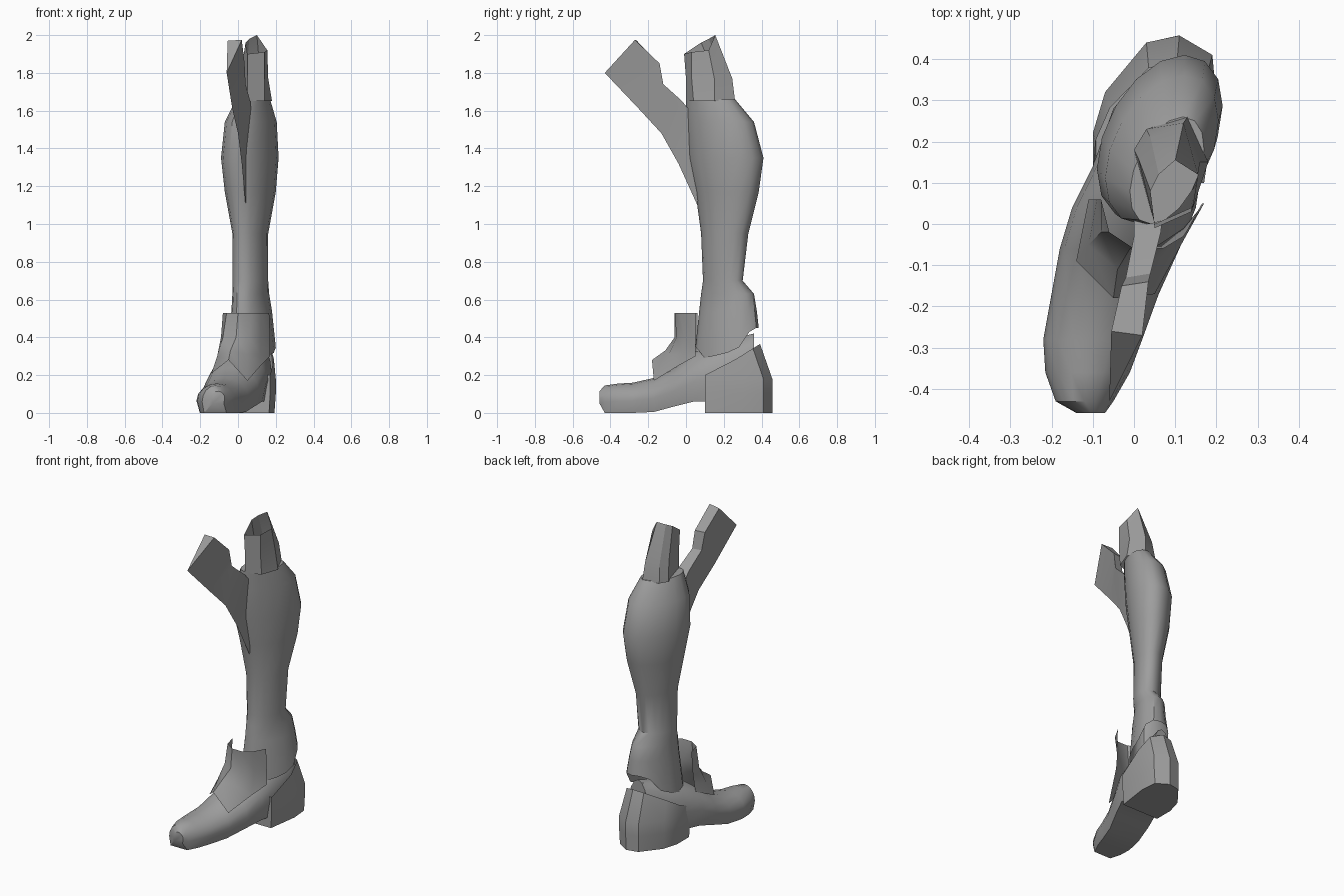
import bpy
import bmesh
import math

cube = bpy.data.objects.get("Cube")
if cube:
    bpy.data.objects.remove(cube, do_unlink=True)

grey = bpy.data.materials.new("armour grey")
grey.use_nodes = True
tone = (0.34, 0.34, 0.34, 1)
grey.diffuse_color = tone
grey.node_tree.nodes["Principled BSDF"].inputs["Base Color"].default_value = tone


def loft(name, rows, closed=True, start_cap=False, end_cap=False, angle=35):
    """Skin a list of point rows, each with the same number of points."""
    bm = bmesh.new()
    rings = [[bm.verts.new(point) for point in row] for row in rows]
    count = len(rings[0])
    for lower, upper in zip(rings, rings[1:]):
        for i in range(count if closed else count - 1):
            j = (i + 1) % count
            bm.faces.new((lower[i], lower[j], upper[j], upper[i]))
    if start_cap:
        bm.faces.new(rings[0][::-1])
    if end_cap:
        bm.faces.new(rings[-1])
    bmesh.ops.recalc_face_normals(bm, faces=bm.faces[:])
    mesh = bpy.data.meshes.new(name)
    bm.to_mesh(mesh)
    bm.free()
    mesh.materials.append(grey)
    obj = bpy.data.objects.new(name, mesh)
    bpy.context.collection.objects.link(obj)
    bpy.ops.object.select_all(action="DESELECT")
    obj.select_set(True)
    bpy.context.view_layer.objects.active = obj
    bpy.ops.object.shade_smooth_by_angle(angle=math.radians(angle))
    return obj


def turned_ring(z, left, right, front, back, sides=16, turn=0.3):
    """Oval ring filling the given extents, swung towards the foot direction."""
    cx, cy = (left + right) / 2, (front + back) / 2
    half_x, half_y = (right - left) / 2, (back - front) / 2
    narrow = math.sqrt(max(half_x ** 2 - (turn * half_y) ** 2, 0))
    ring = []
    for i in range(sides):
        t = math.tau * i / sides
        dy = half_y * math.sin(t)
        ring.append((cx + narrow * math.cos(t) + turn * dy, cy + dy, z))
    return ring


def hem(y):
    """Height of the scalloped lower edge of the shin guard."""
    if y > 0.27:
        return 0.33 + min((y - 0.27) * 1.5, 0.12)
    return 0.29 + max((0.1 - y) * 1.2, (y - 0.1) * 0.24)


# Shin guard: z, then the left, right, front and back limits
shin_sections = [
    (0.54, -0.035, 0.18, 0.07, 0.375),
    (0.63, -0.03, 0.165, 0.08, 0.36),
    (0.7, -0.03, 0.16, 0.09, 0.3),
    (0.95, -0.03, 0.16, 0.08, 0.33),
    (1.17, -0.07, 0.2, 0.05, 0.385),
    (1.35, -0.09, 0.215, 0.01, 0.41),
    (1.54, -0.07, 0.205, 0, 0.36),
    (1.66, -0.01, 0.17, 0, 0.26),
]
hem_ring = [(x, y, hem(y)) for x, y, z in turned_ring(0, -0.06, 0.2, 0.05, 0.385)]
loft("shin_guard", [hem_ring] + [turned_ring(*s) for s in shin_sections], end_cap=True)

# Knee cuff: open tube with a slanted, pointed rim
cuff_base = [(0, 0.18), (0.03, 0.23), (0.13, 0.26), (0.18, 0.15), (0.14, 0.04), (0.05, 0)]
cuff_waist = [(0.01, 0.16), (0.04, 0.21), (0.12, 0.245), (0.16, 0.15), (0.14, 0.03), (0.05, 0)]
cuff_rim = [(0.04, 0.08, 1.96), (0.06, 0.12, 1.98), (0.1, 0.155, 2),
            (0.155, 0.12, 1.92), (0.14, 0.03, 1.91), (0.05, -0.01, 1.9)]
loft("knee_cuff", [[(x, y, 1.65) for x, y in cuff_base],
                   [(x, y, 1.77) for x, y in cuff_waist], cuff_rim], angle=25)

# Shin fin: wedge with a sharp front ridge and a flat strip behind
loft("shin_fin", [
    [(0.04, 0.06, 1.1), (0, 0.1, 1.5), (0.08, 0.1, 1.5)],
    [(0.02, -0.04, 1.32), (0, -0.03, 1.64), (0.065, -0.02, 1.65)],
    [(0, -0.13, 1.48), (-0.02, -0.13, 1.74), (0.04, -0.12, 1.74)],
    [(-0.03, -0.25, 1.61), (-0.03, -0.15, 1.85), (0.035, -0.14, 1.85)],
    [(-0.06, -0.43, 1.8), (-0.055, -0.26, 1.97), (0.02, -0.27, 1.975)],
], start_cap=True, end_cap=True, angle=15)


def shoe_section(y, left, right, bottom, top):
    """Flat-soled, round-topped cross-section."""
    cx, half = (left + right) / 2, (right - left) / 2
    side = bottom + (top - bottom) * 0.4
    ring = [(cx - half * 0.85, y, bottom), (cx + half * 0.85, y, bottom)]
    for i in range(9):
        t = math.pi * i / 8
        ring.append((cx + half * math.cos(t), y, side + (top - side) * math.sin(t)))
    return ring


# Foot: y, then the left, right, sole and top limits
foot_sections = [
    (-0.458, -0.14, -0.07, 0.05, 0.115),
    (-0.43, -0.19, -0.05, 0, 0.145),
    (-0.36, -0.215, -0.01, 0, 0.155),
    (-0.28, -0.22, 0.02, 0, 0.16),
    (-0.17, -0.2, 0.06, 0.005, 0.185),
    (-0.06, -0.18, 0.11, 0.035, 0.24),
    (0.04, -0.15, 0.15, 0.06, 0.32),
    (0.14, -0.1, 0.165, 0.06, 0.36),
    (0.28, -0.05, 0.18, 0.06, 0.4),
    (0.36, 0.02, 0.16, 0.1, 0.42),
]
loft("foot", [shoe_section(*s) for s in foot_sections], start_cap=True, end_cap=True)

# Heel block: cupped shell whose rim climbs towards the back
heel_plan = [(-0.1, 0.1), (-0.1, 0.22), (-0.07, 0.32), (0.03, 0.44),
             (0.11, 0.457), (0.19, 0.41), (0.2, 0.3), (0.17, 0.1)]


def heel_ring(z, scale):
    return [(0.06 + (x - 0.06) * scale, y, z) for x, y in heel_plan]


heel_rim = []
for x, y in heel_plan:
    rise = max(y - 0.13, 0) / 0.327
    heel_rim.append((0.07 + (x - 0.07) * (1 - 0.15 * rise), y - 0.065 * rise,
                     0.2 + 0.165 * rise))
loft("heel_block", [heel_ring(0, 0.95), heel_ring(0.1, 1), heel_ring(0.18, 1), heel_rim],
     start_cap=True)

# Instep plate: curved tongue with a jagged lower edge
loft("instep_plate", [
    [(-0.08, 0.06, 0.53), (-0.06, -0.02, 0.53), (0, -0.06, 0.53),
     (0.07, -0.06, 0.53), (0.12, -0.03, 0.53), (0.165, 0.05, 0.53)],
    [(-0.09, 0.06, 0.4), (-0.08, -0.02, 0.4), (-0.01, -0.06, 0.4),
     (0.06, -0.05, 0.4), (0.12, -0.01, 0.4), (0.17, 0.05, 0.4)],
    [(-0.1, 0.06, 0.33), (-0.11, -0.05, 0.3), (-0.04, -0.11, 0.33),
     (0.05, -0.09, 0.31), (0.12, -0.02, 0.31), (0.17, 0.05, 0.33)],
    [(-0.11, 0.06, 0.28), (-0.14, -0.09, 0.21), (-0.05, -0.18, 0.28),
     (0.05, -0.17, 0.17), (0.12, -0.04, 0.25), (0.17, 0.05, 0.3)],
], closed=False)
